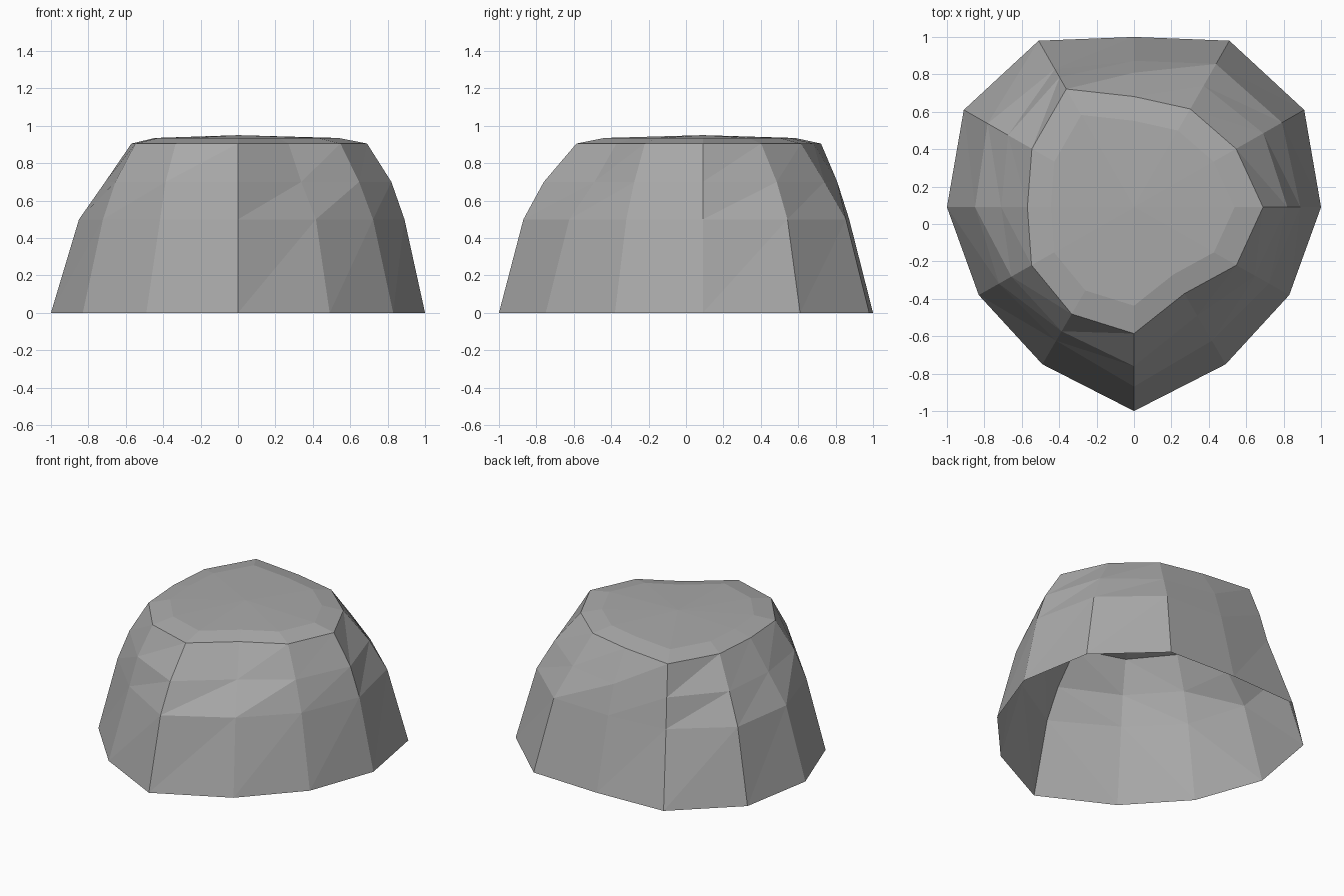
import bpy
import bmesh
from mathutils import Vector

default_cube = bpy.data.objects.get("Cube")
if default_cube:
    bpy.data.objects.remove(default_cube, do_unlink=True)

# One flat stone colour
stone = bpy.data.materials.new("stone_grey")
stone.use_nodes = True
grey = (0.4, 0.4, 0.4, 1)
stone.diffuse_color = grey
stone.node_tree.nodes["Principled BSDF"].inputs["Base Color"].default_value = grey

# Symmetrical footprint: front tip to middle of back, then mirrored
half = [(0, -1), (0.49, -0.75), (0.83, -0.38), (1, 0.09), (0.91, 0.61), (0.51, 0.98), (0, 1)]
footprint = half + [(-x, y) for x, y in reversed(half[1:-1])]
centre = Vector((0, 0.09, 0))

# Uneven inward taper of each wall spoke, at the waist, shoulder and rim
waist = [.88, .85, .87, .89, .87, .86, .86, .83, .86, .85, .87, .85]
shoulder = [.78, .69, .78, .82, .76, .73, .79, .78, .74, .71, .79, .79]
rim = [.62, .55, .66, .69, .60, .59, .65, .71, .60, .57, .66, .68]
crown = [0.78 * s for s in rim]
levels = [(0, [1] * len(footprint)), (0.5, waist), (0.7, shoulder),
          (0.905, rim), (0.935, crown)]

bm = bmesh.new()


def make_ring(height, scales):
    ring = []
    for (x, y), s in zip(footprint, scales):
        spot = centre.lerp(Vector((x, y, 0)), s)
        ring.append(bm.verts.new((spot.x, spot.y, height)))
    return ring


def bridge(low, high):
    for i in range(len(low)):
        j = (i + 1) % len(low)
        bm.faces.new((low[i], low[j], high[j]))
        bm.faces.new((low[i], high[j], high[i]))


# Faceted walls and bevelled crown, open underneath
rings = [make_ring(height, scales) for height, scales in levels]
for low, high in zip(rings, rings[1:]):
    bridge(low, high)

# Shallow fan closing the top
peak = bm.verts.new((0, centre.y, 0.95))
for i, vert in enumerate(rings[-1]):
    bm.faces.new((vert, rings[-1][(i + 1) % len(footprint)], peak))

mesh = bpy.data.meshes.new("rock_shell")
bm.to_mesh(mesh)
bm.free()
mesh.materials.append(stone)
rock = bpy.data.objects.new("rock_shell", mesh)
bpy.context.collection.objects.link(rock)
